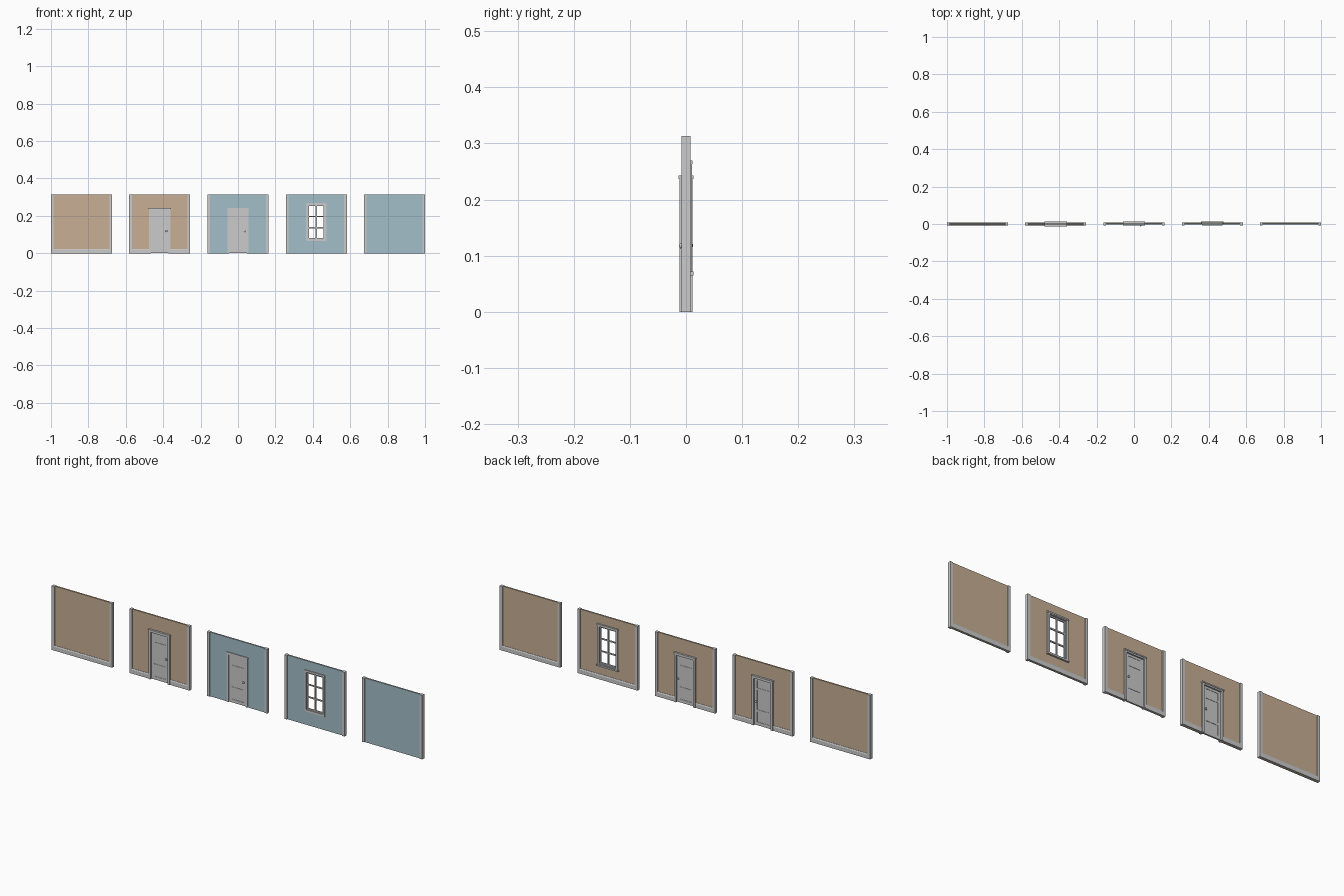
import bpy, bmesh

if "Cube" in bpy.data.objects:
    bpy.data.objects.remove(bpy.data.objects["Cube"])

W, H = 0.163, 0.313        # half width and height of a wall section
POST, PY = 0.014, 0.008    # post width and half depth
WY = 0.004                 # wall half thickness
TRIM = 0.0134              # how far the casings stand out


def material(name, rgb):
    m = bpy.data.materials.new(name)
    m.diffuse_color = (*rgb, 1)
    m.use_nodes = True
    m.node_tree.nodes["Principled BSDF"].inputs["Base Color"].default_value = m.diffuse_color
    return m


tan = material("tan_plaster", (0.58, 0.43, 0.30))
blue = material("blue_siding", (0.37, 0.52, 0.59))


def mesh_object(name, bm, mat=None):
    bmesh.ops.recalc_face_normals(bm, faces=bm.faces[:])
    me = bpy.data.meshes.new(name)
    bm.to_mesh(me)
    bm.free()
    ob = bpy.data.objects.new(name, me)
    bpy.context.collection.objects.link(ob)
    if mat:
        me.materials.append(mat)
    return ob


def boxes(name, items, cx=0, mat=None):
    """One object made of boxes (x0, x1, y0, y1, z0, z1)."""
    bm = bmesh.new()
    for x0, x1, y0, y1, z0, z1 in items:
        vs = bmesh.ops.create_cube(bm, size=1)["verts"]
        for v in vs:
            v.co.x = cx + (x1 if v.co.x > 0 else x0)
            v.co.y = y1 if v.co.y > 0 else y0
            v.co.z = z1 if v.co.z > 0 else z0
    return mesh_object(name, bm, mat)


def skirting(name, cx, x0, x1, side):
    # board with a sloped top moulding, extruded along x
    prof = [(WY, 0), (0.0078, 0), (0.0078, 0.019), (0.0055, 0.024), (WY, 0.024)]
    bm = bmesh.new()
    f = bm.faces.new([bm.verts.new((cx + x0, side * y, z)) for y, z in prof])
    ext = bmesh.ops.extrude_face_region(bm, geom=[f], use_keep_orig=True)["geom"]
    for v in ext:
        if isinstance(v, bmesh.types.BMVert):
            v.co.x += x1 - x0
    return mesh_object(name, bm)


def wall_layer(name, cx, y0, y1, mat, hole):
    e = W - POST
    if not hole:
        return boxes(name, [(-e, e, y0, y1, 0, H)], cx, mat)
    hw, z0, z1 = hole
    parts = [(-e, -hw, y0, y1, 0, H), (hw, e, y0, y1, 0, H), (-hw, hw, y0, y1, z1, H)]
    if z0 > 0:
        parts.append((-hw, hw, y0, y1, 0, z0))
    return boxes(name, parts, cx, mat)


def door(cx, front):
    b = TRIM - 0.002
    f = front + 0.002 if front < -0.01 else front
    # casing with a projecting head
    boxes("door_casing", [(-0.057, -0.047, f, b, 0, 0.232), (0.047, 0.057, f, b, 0, 0.232),
                          (-0.057, 0.057, f, b, 0.230, 0.238)], cx)
    boxes("door_head", [(-0.059, 0.059, front, TRIM, 0.237, 0.243)], cx)
    # leaf: thin core with raised stiles and rails
    t = 0.004
    leaf = [(-0.047, 0.047, -0.0025, 0.0025, 0.002, 0.230)]
    leaf += [(s * 0.0395 - 0.0075, s * 0.0395 + 0.0075, -t, t, 0.002, 0.230) for s in (-1, 1)]
    leaf += [(-0.032, 0.032, -t, t, a, c) for a, c in
             ((0.002, 0.018), (0.066, 0.078), (0.174, 0.184), (0.219, 0.230))]
    boxes("door_leaf", leaf, cx)
    # round knobs on short stems
    for s in (-1, 1):
        bm = bmesh.new()
        bmesh.ops.create_uvsphere(bm, u_segments=16, v_segments=8, radius=0.005)
        for v in bm.verts:
            v.co = (v.co.x + cx + 0.036, v.co.y * 0.6 + s * 0.0095, v.co.z + 0.118)
        for fc in bm.faces:
            fc.smooth = True
        mesh_object("door_knob", bm)
        boxes("knob_stem", [(0.034, 0.038, min(s * t, s * 0.008), max(s * t, s * 0.008),
                             0.116, 0.120)], cx)


def window(cx):
    f, b = -0.008, 0.0105
    z0, z1 = 0.066, 0.268
    boxes("window_casing", [(-0.055, -0.045, f, b, z0, z1), (0.045, 0.055, f, b, z0, z1),
                            (-0.045, 0.045, f, b, z0, z0 + 0.01),
                            (-0.045, 0.045, f, b, z1 - 0.01, z1)], cx)
    boxes("window_sill", [(-0.059, 0.059, WY, TRIM, z0 - 0.001, z0 + 0.006),
                          (-0.057, 0.057, WY, 0.012, z1 - 0.005, z1 + 0.002)], cx)
    # sash and glazing bars, two panes wide and three high
    a, c = z0 + 0.01, z1 - 0.01
    bars = [(x - 0.003, x + 0.003, -0.003, 0.003, a, c) for x in (-0.042, 0, 0.042)]
    bars += [(-0.045, 0.045, -0.0028, 0.0028, z - 0.003, z + 0.003)
             for z in (a + 0.003, a + (c - a) / 3, a + 2 * (c - a) / 3, c - 0.003)]
    boxes("window_bars", bars, cx)


def section(cx, outside, kind):
    hole = {"door": (0.048, 0, 0.232), "window": (0.046, 0.07, 0.264)}.get(kind)
    wall_layer("front_wall", cx, -WY, 0, blue if outside else tan, hole)
    wall_layer("back_wall", cx, 0, WY, tan, hole)
    boxes("side_posts", [(-W, -W + POST, -PY, PY, 0, H), (W - POST, W, -PY, PY, 0, H)], cx)
    e = W - POST
    for side in ((1,) if outside else (1, -1)):
        if kind == "door":
            skirting("skirting_left", cx, -e, -0.057, side)
            skirting("skirting_right", cx, 0.057, e, side)
        else:
            skirting("skirting", cx, -e, e, side)
    if kind == "door":
        door(cx, -0.007 if outside else -TRIM)
    elif kind == "window":
        window(cx)


# five wall sections in a row
layout = [(False, "plain"), (False, "door"), (True, "door"), (True, "window"), (True, "plain")]
for i, (outside, kind) in enumerate(layout):
    section((i - 2) * 0.4185, outside, kind)
